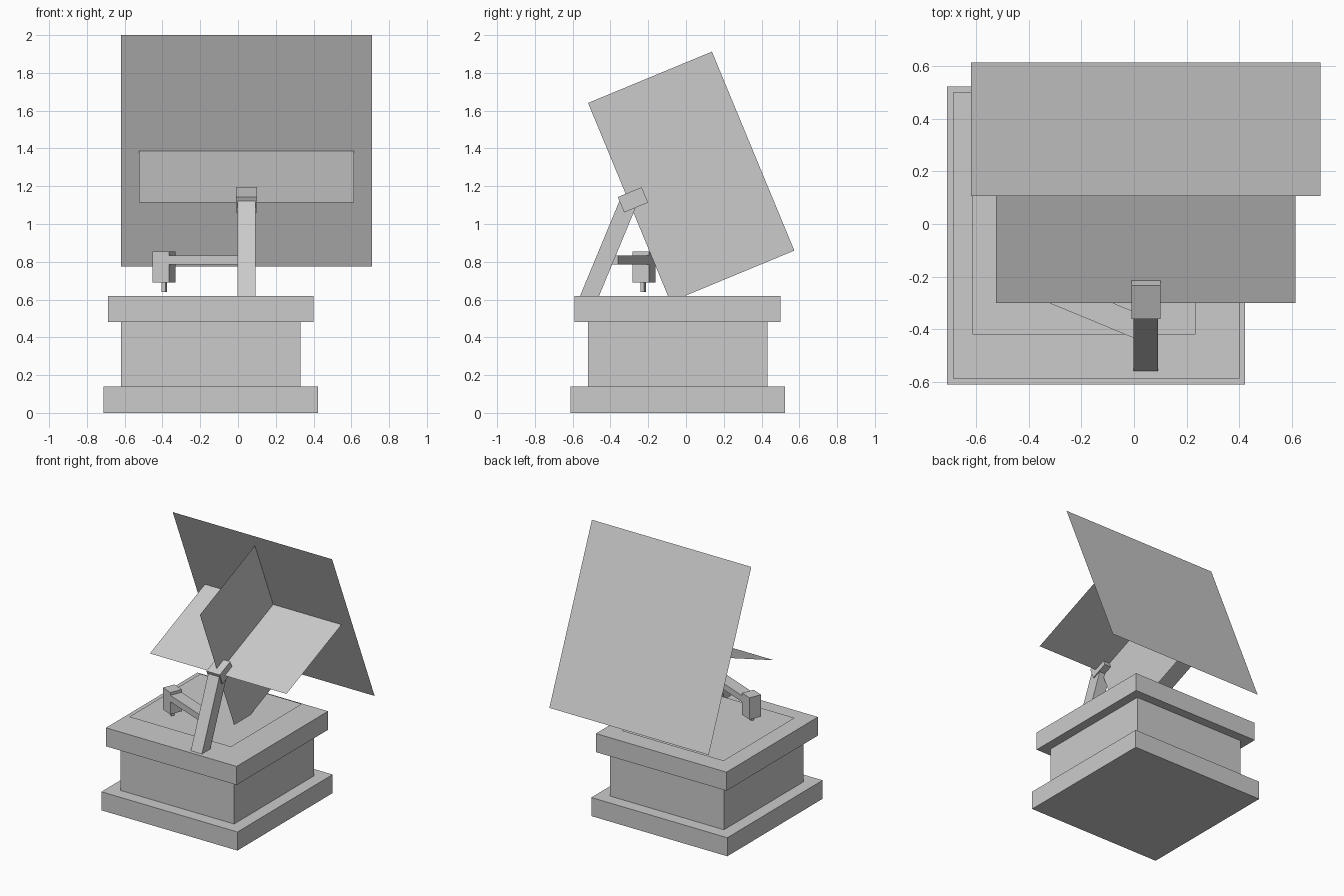
import bpy
from math import radians
from mathutils import Vector, Euler

if "Cube" in bpy.data.objects:
    bpy.data.objects.remove(bpy.data.objects["Cube"])

TILT = radians(22.5)
CX = 0.045                      # symmetry line of reflector and feed arm


def add_mesh(name, verts, faces, loc, rot):
    mesh = bpy.data.meshes.new(name)
    mesh.from_pydata(verts, [], faces)
    obj = bpy.data.objects.new(name, mesh)
    obj.location = loc
    obj.rotation_euler = rot
    bpy.context.collection.objects.link(obj)
    return obj


def box(name, size, loc, rot=(0, 0, 0)):
    h = Vector(size) / 2
    verts = [(x * h.x, y * h.y, z * h.z)
             for x in (-1, 1) for y in (-1, 1) for z in (-1, 1)]
    faces = [(0, 1, 3, 2), (4, 6, 7, 5), (0, 4, 5, 1),
             (2, 3, 7, 6), (0, 2, 6, 4), (1, 5, 7, 3)]
    return add_mesh(name, verts, faces, loc, rot)


def sheet(name, u, v, loc, rot=(0, 0, 0)):
    """Flat rectangle spanned by full-length vectors u and v."""
    u, v = Vector(u) / 2, Vector(v) / 2
    return add_mesh(name, [-u - v, u - v, u + v, v - u], [(0, 1, 2, 3)], loc, rot)


# Stepped pedestal
PX, PY = -0.144, -0.044
box("pedestal_base", (1.135, 1.135, 0.14), (PX, PY, 0.07))
box("pedestal_body", (0.95, 0.95, 0.34), (PX, PY, 0.31))
box("pedestal_cap", (1.09, 1.09, 0.14), (PX, PY, 0.55))
sheet("top_plate", (0.85, 0, 0), (0, 0.85, 0), (-0.19, 0.005, 0.657))

# Corner reflector: three crossing sheets tilted back
tilt = (TILT, 0, 0)
sheet("back_panel", (1.33, 0, 0), (0, 0, 1.326), (CX, 0.361, 1.387), tilt)
sheet("vertical_fin", (0, 0.71, 0), (0, 0, 1.14), (CX, 0.0275, 1.25), tilt)
sheet("level_fin", (1.14, 0, 0), (0, 0.71, 0), (CX, 0.0275, 1.25), tilt)

# Leaning support arm with its head block
box("support_arm", (0.093, 0.093, 0.59), (CX, -0.419, 0.84), (-TILT, 0, 0))
box("arm_head", (0.11, 0.137, 0.088), (CX, -0.281, 1.128), tilt)

# Side bracket carrying a small hanging block and peg
turn = (0, 0, -TILT)
along = Euler(turn).to_matrix() @ Vector((1, 0, 0))
block = Vector((-0.392, -0.222, 0.773))
box("side_block", (0.094, 0.094, 0.165), block, turn)
bar = block + along * 0.2575
box("side_bar", (0.425, 0.093, 0.048), (bar.x, bar.y, 0.81), turn)
box("side_peg", (0.022, 0.022, 0.07), (-0.391, -0.227, 0.675), turn)
